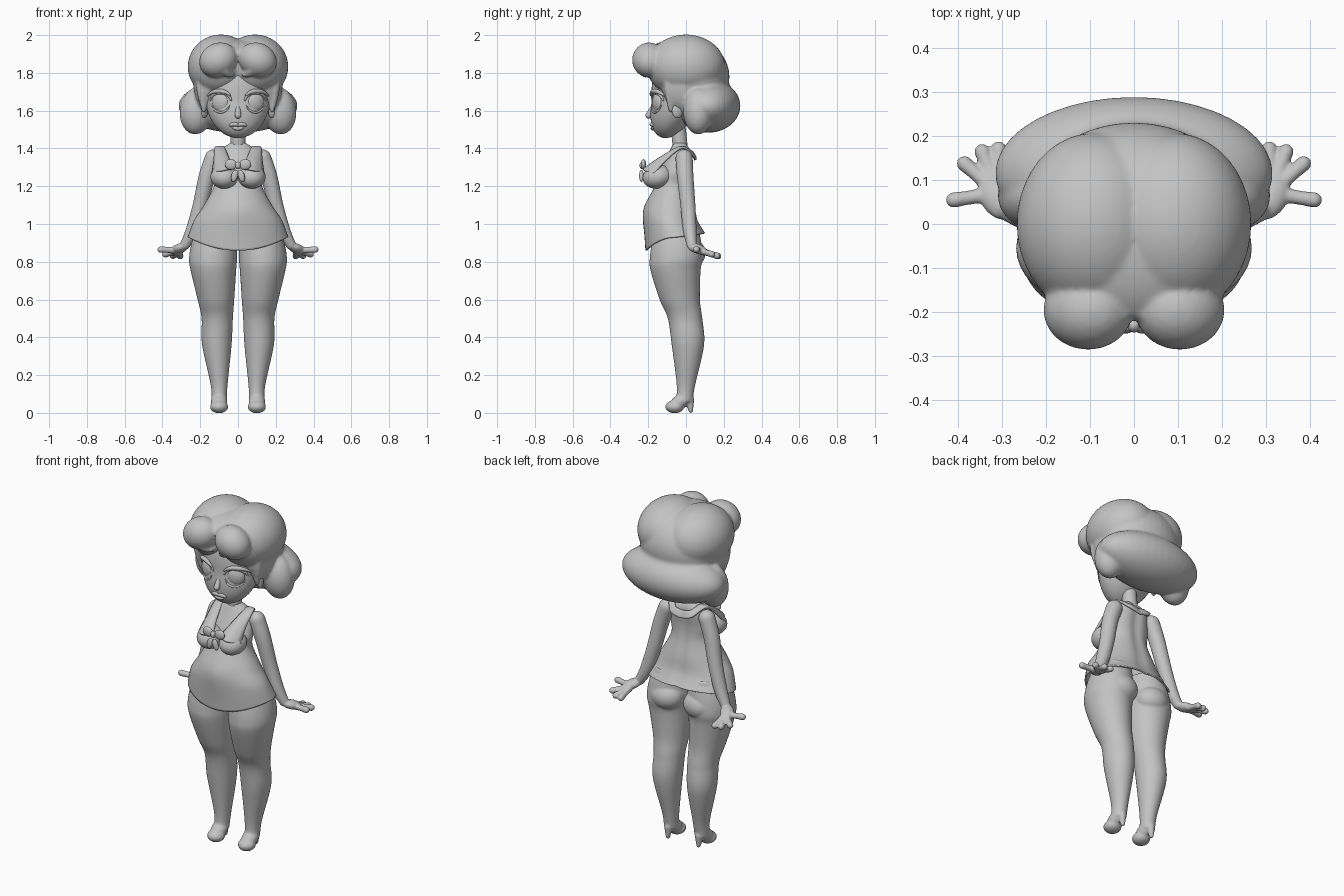
import bpy, bmesh
from math import sin, cos, pi, exp, sqrt, radians
from mathutils import Vector, Matrix, Euler

old = bpy.data.objects.get("Cube")
if old:
    bpy.data.objects.remove(old)

GREY = (.55, .55, .55, 1)
clay = bpy.data.materials.new("plain_grey")
clay.use_nodes = True
clay.diffuse_color = GREY
clay.node_tree.nodes["Principled BSDF"].inputs["Base Color"].default_value = GREY


def build(name, *parts, mirror=True, thickness=0, blend=0, rounds=6):
    """Make one smooth grey object; blend melts its parts together."""
    mesh = bpy.data.meshes.new(name)
    joined = bmesh.new()
    for part in parts:
        bmesh.ops.recalc_face_normals(part, faces=part.faces)
        part.to_mesh(mesh)
        part.free()
        joined.from_mesh(mesh)
    for face in joined.faces:
        face.smooth = True
    joined.to_mesh(mesh)
    joined.free()
    mesh.materials.append(clay)
    thing = bpy.data.objects.new(name, mesh)
    bpy.context.collection.objects.link(thing)
    if thickness:
        thing.modifiers.new("thickness", "SOLIDIFY").thickness = thickness
    if mirror:
        thing.modifiers.new("mirror", "MIRROR")
    if blend:
        remesh = thing.modifiers.new("blend", "REMESH")
        remesh.mode = "VOXEL"
        remesh.voxel_size = blend
        remesh.use_smooth_shade = True
        thing.modifiers.new("soften", "SMOOTH").iterations = rounds


def spline(keys, steps=8):
    """Smooth rows of numbers running through the given key rows."""
    padded = [keys[0], *keys, keys[-1]]
    rows = []
    for before, start, end, after in zip(padded, padded[1:], padded[2:], padded[3:]):
        for step in range(steps):
            t = step / steps
            rows.append([a + t * (c - p) / 2 + t*t * (p - 5*a/2 + 2*c - q/2) + t*t*t * (3*a - p - 3*c + q) / 2
                         for p, a, c, q in zip(before, start, end, after)])
    return rows + [list(keys[-1])]


def skin(rings, closed=True):
    """Join rings of points into a tube, with end faces if closed."""
    bm = bmesh.new()
    rows = [[bm.verts.new(point) for point in ring] for ring in rings]
    count = len(rows[0])
    for low, high in zip(rows, rows[1:]):
        for i in range(count):
            j = (i + 1) % count
            bm.faces.new((low[i], low[j], high[j], high[i]))
    if closed:
        bm.faces.new(rows[0])
        bm.faces.new(rows[-1])
    return bm


def loft(keys, shape=Vector, closed=True, sides=48):
    """Stack level ellipses given as x, y, z, half width, half depth."""
    turns = [2 * pi * i / sides for i in range(sides)]
    return skin([[shape(Vector((x + wide * cos(a), y + deep * sin(a), z))) for a in turns]
                 for x, y, z, wide, deep in spline(keys)], closed)


def tube(*keys, sides=20):
    """Round-ended limb along a path given as x, y, z, radius."""
    rows = spline(keys)
    points = [Vector(row[:3]) for row in rows]
    first = (points[1] - points[0]).normalized()
    last = (points[-1] - points[-2]).normalized()
    rounding = [radians(angle) for angle in (20, 45, 70, 85)]
    path = [(points[0] - first * rows[0][3] * sin(a), rows[0][3] * cos(a), first) for a in reversed(rounding)]
    for i, point in enumerate(points):
        ahead = points[min(i + 1, len(points) - 1)] - points[max(i - 1, 0)]
        path.append((point, rows[i][3], ahead.normalized()))
    path += [(points[-1] + last * rows[-1][3] * sin(a), rows[-1][3] * cos(a), last) for a in rounding]
    up = first.orthogonal()
    rings = []
    for point, radius, ahead in path:
        side = ahead.cross(up).normalized()
        up = side.cross(ahead)
        rings.append([point + radius * (cos(a) * side + sin(a) * up)
                      for a in (2 * pi * i / sides for i in range(sides))])
    return skin(rings)


def ball(centre, size, turn=(0, 0, 0), shape=Vector):
    """Ellipsoid, turned in degrees and optionally reshaped point by point."""
    bm = bmesh.new()
    turned = Euler([radians(angle) for angle in turn])
    place = Matrix.LocRotScale(Vector(centre), turned, Vector(size))
    bmesh.ops.create_uvsphere(bm, u_segments=40, v_segments=28, radius=1, matrix=place)
    for vert in bm.verts:
        vert.co = shape(vert.co)
    return bm


def arc(centre, size, start, end, thick, depth):
    """Tapered strand along part of an ellipse seen from the front."""
    keys = []
    for i in range(9):
        angle = radians(start + (end - start) * i / 8)
        x, z = centre[0] + size[0] * cos(angle), centre[1] + size[1] * sin(angle)
        keys.append((x, depth(x, z), z, thick * (.4 + .6 * sin(pi * i / 8))))
    return tube(*keys)


# Legs melted together with the seat and heeled shoes
leg_keys = [(.11, -.05, 1, .1), (.125, -.05, .91, .118), (.132, -.052, .82, .127), (.13, -.055, .75, .12),
            (.117, -.033, .6, .097), (.11, -.005, .5, .083), (.112, .01, .36, .078), (.1, 0, .15, .045),
            (.1, -.01, .06, .04)]
build("leg", loft([(*key, key[3] * 1.1) for key in leg_keys]),
      ball((.107, .02, .845), (.095, .083, .08)),
      ball((.1, -.03, .06), (.044, .06, .038), (30, 0, 0)),
      ball((.1, -.06, .032), (.048, .05, .034)),
      tube((.1, .02, .07, .024), (.1, .025, .012, .013)), blend=.006)


def tunic_shape(point):
    """Dip the front of the hem, round the belly and groove the spine."""
    x, y, z = point
    flare = max(0, 1.02 - z)
    z += flare * (1.5 * max(0, y + .06) - 33 * min(0, y + .06) ** 2)
    if y < -.1:
        y -= exp(-(x / .09) ** 2 - ((z - 1.06) / .09) ** 2) / 100
    elif y > -.06:
        y -= exp(-(x / .03) ** 2) / 90
    return Vector((x, y, z))


# Tunic, neck and bust
tunic_keys = [(-.055, .93, .267, .16), (-.077, 1.02, .233, .143), (-.08, 1.1, .18, .13), (-.07, 1.2, .128, .095),
              (-.06, 1.28, .13, .08), (-.03, 1.38, .1, .06), (-.03, 1.43, .04, .035)]
build("tunic", loft([(0, *key) for key in tunic_keys], tunic_shape, closed=False), mirror=False, thickness=.008)
build("neck", tube((0, -.03, 1.4, .04), (0, -.04, 1.5, .04)), mirror=False)
build("bust", ball((.073, -.15, 1.25), (.073, .08, .062), (12, 0, 0)))

# Arms melted into hands, with fingers fanned from the palm
knuckle = Vector((.31, .07, .86))
fingers = []
for angle in (-9, 42, 70, 92):
    turn = radians(angle)
    reach = Vector((cos(turn), sin(turn), -.3 * sin(turn)))
    fingers.append(tube(*[(*(knuckle + reach * along), thick) for along, thick in ((.02, .02), (.06, .016), (.1, .018))]))
build("arm", tube((.13, -.01, 1.35, .046), (.165, -.004, 1.25, .044), (.2, .01, 1.1, .04),
                  (.24, .02, .97, .036), (.28, .03, .89, .027)),
      ball((.31, .058, .87), (.037, .055, .025), (-15, 0, -35)), *fingers, blend=.005, rounds=5)

# Sailor collar as a draped strip between its inner and outer edges
inner_edge = spline([(0, .035, 1.38), (.05, .03, 1.39), (.07, -.03, 1.41), (.05, -.12, 1.36), (.02, -.2, 1.3)])
outer_edge = spline([(0, .055, 1.34), (.07, .05, 1.36), (.12, -.02, 1.41), (.13, -.11, 1.34), (.14, -.17, 1.27)])
bm = bmesh.new()
strips = []
for inside, outside in zip(inner_edge, outer_edge):
    drape = Vector((0, .25 * min(0, inside[1] + .03), .004))
    strips.append([bm.verts.new(Vector(inside).lerp(Vector(outside), i / 6) + drape * sin(pi * i / 6))
                   for i in range(7)])
for near, far in zip(strips, strips[1:]):
    for i in range(6):
        bm.faces.new((near[i], near[i + 1], far[i + 1], far[i]))
build("sailor_collar", bm, thickness=.012)

# Bow on the chest
build("bow_wing", ball((.038, -.225, 1.315), (.032, .014, .028), (0, -10, 0)))
build("bow_knot", ball((0, -.23, 1.31), (.015, .016, .02)), mirror=False)
build("bow_tail", ball((.018, -.236, 1.255), (.017, .012, .033), (0, -15, 0)))


def face_shape(point):
    """Push the lower face forward to the chin."""
    return point - Vector((0, .3 * max(0, 1.65 - point.z), 0))


def on_face(x, z):
    """Depth of the front of the face."""
    rest = 1 - (x / .176) ** 2 - ((z - 1.69) / .235) ** 2
    return -.05 - .133 * sqrt(max(0, rest)) - .3 * max(0, 1.65 - z)


# Head and features
build("face", ball((0, -.05, 1.69), (.176, .133, .235), shape=face_shape), mirror=False)
eye = (.092, 1.647)
build("eyeball", ball((eye[0], on_face(*eye) + .012, eye[1]), (.048, .024, .052), (0, 0, 22)))
build("upper_lid", arc(eye, (.056, .05), 10, 170, .011, on_face))
build("lower_lid", arc(eye, (.05, .056), 200, 340, .006, on_face))
build("lash", arc((.1, 1.66), (.066, .044), 25, 150, .012, lambda x, z: on_face(x, z) - .008))
build("nose", tube((0, -.17, 1.63, .01), (0, -.198, 1.575, .017)), mirror=False)
build("upper_lip", arc((.02, 1.518), (.022, .01), 0, 180, .011, on_face))
build("lower_lip", arc((0, 1.516), (.028, .01), 180, 360, .011, on_face), mirror=False)
build("ear", ball((.178, -.045, 1.6), (.016, .03, .04), (0, 0, 20)))

# Hair: parted crown, side falls, rolled bob, side locks and front curls
build("hair", ball((.09, 0, 1.833), (.176, .207, .17)),
      ball((0, .04, 1.78), (.24, .19, .19)),
      ball((.152, -.01, 1.76), (.085, .122, .17)),
      ball((0, .08, 1.68), (.235, .16, .17)),
      ball((0, .115, 1.625), (.315, .173, .142)),
      ball((.218, .065, 1.6), (.09, .08, .126), (0, -8, 0)),
      tube((.195, -.09, 1.8, .03), (.195, -.09, 1.7, .024), (.18, -.08, 1.6, .012)),
      ball((.104, -.195, 1.868), (.104, .09, .09), (0, 26, 0)),
      arc((.03, 1.85), (.05, .06), 130, -90, .034, lambda x, z: -.18 - .7 * x),
      ball((0, -.1, 1.92), (.17, .12, .05), (12, 0, 0)), blend=.008)
